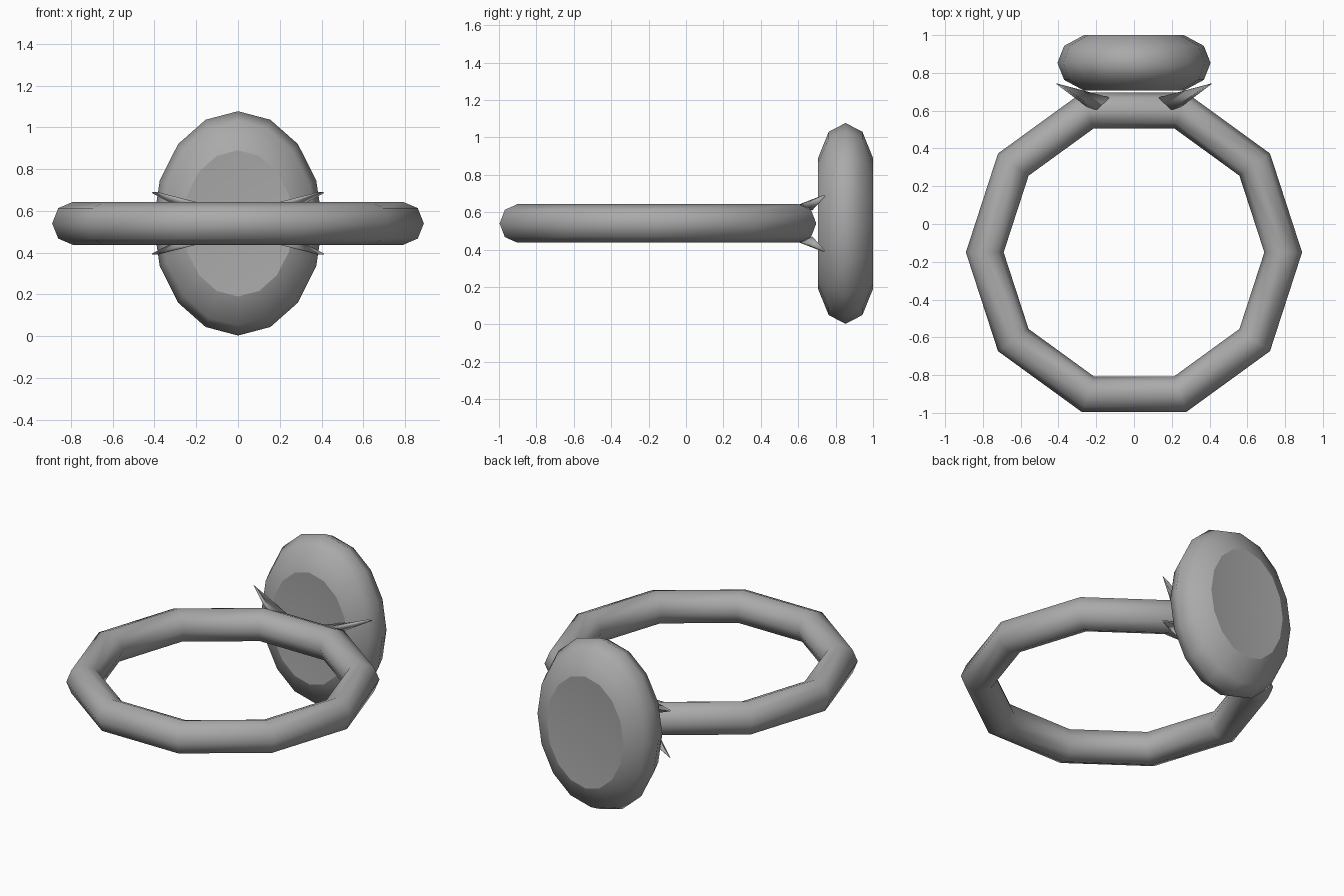
import bpy, bmesh
from math import sin, cos, pi

if "Cube" in bpy.data.objects:
    bpy.data.objects.remove(bpy.data.objects["Cube"])

MID_Z = 0.54        # height of the band's centre plane
BAND_Y = -0.15      # centre of the band
STONE_Y = 0.853     # centre of the stone

metal = bpy.data.materials.new("plain grey")
metal.use_nodes = True
grey = (0.4, 0.4, 0.4, 1)
metal.diffuse_color = grey
metal.node_tree.nodes["Principled BSDF"].inputs["Base Color"].default_value = grey


def finish(name, bm):
    bmesh.ops.recalc_face_normals(bm, faces=bm.faces[:])
    for f in bm.faces:
        f.smooth = True
    mesh = bpy.data.meshes.new(name)
    bm.to_mesh(mesh)
    bm.free()
    mesh.materials.append(metal)
    obj = bpy.data.objects.new(name, mesh)
    bpy.context.collection.objects.link(obj)
    return obj


def bridge(bm, a, b):
    n = len(a)
    for i in range(n):
        bm.faces.new((a[i], a[(i + 1) % n], b[(i + 1) % n], b[i]))


# Band: ten-sided ring with an eight-sided section
bm = bmesh.new()
sections = []
for i in range(10):
    a = 2 * pi * i / 10
    ring = []
    for j in range(8):
        t = 2 * pi * j / 8
        r = 0.79 + 0.1 * cos(t)
        ring.append(bm.verts.new((r * cos(a), BAND_Y + r * sin(a), MID_Z + 0.103 * sin(t))))
    sections.append(ring)
for i in range(10):
    bridge(bm, sections[i], sections[(i + 1) % 10])
finish("band", bm)

# Stone: oval with rounded rim and shallow dished faces
bm = bmesh.new()
profile = [(0.35, -0.147), (0.49, -0.09), (0.537, 0), (0.49, 0.09), (0.35, 0.147)]
loops = []
for r, y in profile:
    loops.append([bm.verts.new((0.755 * r * cos(2 * pi * k / 16), STONE_Y + y,
                                MID_Z + r * sin(2 * pi * k / 16))) for k in range(16)])
for a, b in zip(loops, loops[1:]):
    bridge(bm, a, b)
for loop, y in ((loops[0], -0.125), (loops[-1], 0.125)):
    centre = bm.verts.new((0, STONE_Y + y, MID_Z))
    for k in range(16):
        bm.faces.new((loop[k], loop[(k + 1) % 16], centre))
        bm.edges.get((loop[k], loop[(k + 1) % 16])).smooth = False
finish("stone", bm)

# Prongs: four tapered claws flaring out from the band corners
base = [(0.13, 0.67, 0.073), (0.27, 0.675, 0.07), (0.25, 0.62, 0.1), (0.19, 0.6, 0.1)]
tip = [(0.39, 0.738, 0.143), (0.412, 0.745, 0.145), (0.41, 0.74, 0.15), (0.385, 0.73, 0.15)]
for side, sx in (("left", 1), ("right", -1)):
    for level, sz in (("upper", 1), ("lower", -1)):
        bm = bmesh.new()
        low, high = [[bm.verts.new((sx * x, y, MID_Z + sz * z)) for x, y, z in pts]
                     for pts in (base, tip)]
        bridge(bm, low, high)
        bm.faces.new(low)
        bm.faces.new(high)
        finish(f"{level}_{side}_prong", bm)
